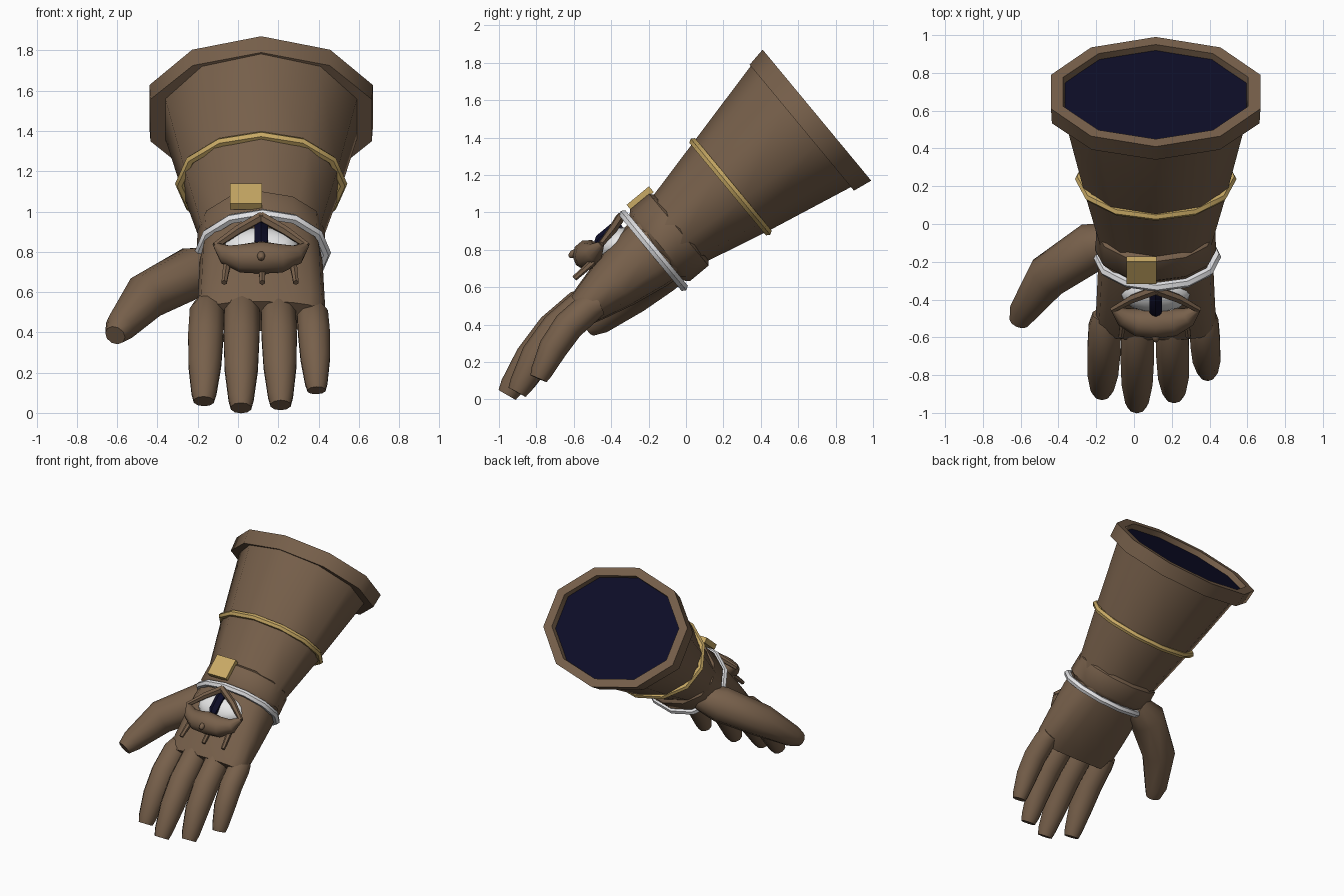
import bpy, bmesh, math
from mathutils import Vector

if "Cube" in bpy.data.objects:
    bpy.data.objects.remove(bpy.data.objects["Cube"])

def mat(name, r, g, b):
    m = bpy.data.materials.new(name)
    m.diffuse_color = (r, g, b, 1)
    m.use_nodes = True
    m.node_tree.nodes["Principled BSDF"].inputs["Base Color"].default_value = m.diffuse_color
    return m

LEATHER = mat("brown leather", .185, .117, .07)
GOLD = mat("gold", .58, .40, .13)
SILVER = mat("silver", .84, .84, .86)
WHITE = mat("eye white", .84, .84, .84)
NAVY = mat("dark navy", .004, .004, .02)

# Glove frame: s runs from the cuff mouth to the fingers, t points out of the back of the hand
ORIGIN = Vector((0, .70, 1.52))
AXIS = Vector((0, -.77, -.638))
UP = Vector((0, -.638, .77))
SIDE = Vector((1, 0, 0))
CX = .115

def P(x, s, t):
    return SIDE * x + ORIGIN + AXIS * s + UP * t

def finish(bm, name, material, angle=45):
    bmesh.ops.recalc_face_normals(bm, faces=bm.faces)
    me = bpy.data.meshes.new(name)
    bm.to_mesh(me)
    bm.free()
    me.materials.append(material)
    ob = bpy.data.objects.new(name, me)
    bpy.context.collection.objects.link(ob)
    bpy.ops.object.select_all(action='DESELECT')
    ob.select_set(True)
    bpy.context.view_layer.objects.active = ob
    bpy.ops.object.shade_smooth_by_angle(angle=math.radians(angle))
    return ob

def skin(name, rings, material, caps=(True, True), loop=False, **kw):
    """Join rings of points with quads."""
    bm = bmesh.new()
    vs = [[bm.verts.new(p) for p in r] for r in rings]
    n = len(vs[0])
    pairs = list(zip(vs, vs[1:])) + ([(vs[-1], vs[0])] if loop else [])
    for a, b in pairs:
        for i in range(n):
            j = (i + 1) % n
            bm.faces.new((a[i], a[j], b[j], b[i]))
    if not loop:
        for use, r in zip(caps, (vs[0], vs[-1])):
            if use:
                bm.faces.new(r)
    return finish(bm, name, material, **kw)

def oval(s, rx, rt, n, xc=CX, tc=0, power=1):
    """Cross-section of the glove at s, with a corner on the back of the hand."""
    out = []
    for i in range(n):
        a = 2 * math.pi * i / n
        c, d = math.cos(a), math.sin(a)
        out.append(P(xc + rx * math.copysign(abs(d) ** power, d), s,
                     tc + rt * math.copysign(abs(c) ** power, c)))
    return out

def tube(name, pts, radii, material, n=8, ref=SIDE, **kw):
    """Tapered tube through world points."""
    rings = []
    for i, p in enumerate(pts):
        d = (pts[min(i + 1, len(pts) - 1)] - pts[max(i - 1, 0)]).normalized()
        a = (ref - d * ref.dot(d)).normalized()
        b = d.cross(a)
        rings.append([p + a * radii[i] * math.cos(2 * math.pi * (k + .5) / n)
                      + b * radii[i] * math.sin(2 * math.pi * (k + .5) / n) for k in range(n)])
    return skin(name, rings, material, **kw)

def band(name, s, rx, rt, thick, n, material, xc=CX):
    """Thin band around the arm."""
    rings = []
    for k in range(6):
        a = 2 * math.pi * k / 6
        rings.append(oval(s + thick * math.sin(a), rx + thick * math.cos(a),
                          rt + thick * math.cos(a), n, xc))
    return skin(name, rings, material, loop=True, angle=50)

def ball(name, x, s, t, rx, rs, rt, material, seg=12):
    bm = bmesh.new()
    bmesh.ops.create_uvsphere(bm, u_segments=seg, v_segments=8, radius=1)
    for v in bm.verts:
        c = v.co.copy()
        v.co = P(x + c.x * rx, s + c.y * rs, t + c.z * rt)
    return finish(bm, name, material)

# Cuff: flared sleeve, rim and dark opening
skin("sleeve", [oval(.05, .51, .43, 10, tc=.005), oval(.105, .50, .42, 10, tc=.008),
                oval(.6, .40, .31, 10), oval(1.0, .31, .215, 10)], LEATHER)
skin("cuff_rim", [oval(0, .583, .455, 10), oval(.105, .578, .437, 10),
                  oval(.105, .49, .39, 10), oval(0, .515, .392, 10)], LEATHER, loop=True)
skin("cuff_opening", [oval(.04, .51, .40, 10), oval(.046, .51, .40, 10)], NAVY)
band("gold_band", .6, .405, .31, .023, 12, GOLD)

# Wrist: leather roll, silver band and gold buckle
skin("wrist_roll", [oval(.94, .29, .225, 12), oval(.96, .315, .25, 12),
                    oval(1.09, .32, .25, 12), oval(1.12, .29, .22, 12)], LEATHER)
band("silver_band", 1.135, .315, .25, .025, 12, SILVER, xc=.122)
bm = bmesh.new()
bmesh.ops.create_cube(bm, size=1)
for v in bm.verts:
    c = v.co.copy()
    v.co = P(.04 + c.x * .16, 1.012 + c.y * .155, .26 + c.z * .04)
finish(bm, "gold_buckle", GOLD, angle=30)

# Palm
skin("palm", [oval(s, rx, rt, 16, power=.75) for s, rx, rt in (
    (1.05, .285, .205), (1.2, .305, .19), (1.4, .312, .155),
    (1.56, .318, .115), (1.63, .31, .095))], LEATHER)

# Fingers: base x, tip x, tip s, tip t, thickness, base drop
for i, (xb, xt, st, tt, r, drop) in enumerate((
        (-.15, -.17, 2.155, -.114, .09, -.01), (.02, .015, 2.23, -.095, .091, .005),
        (.198, .212, 2.18, -.118, .09, -.005), (.365, .39, 2.045, -.135, .081, -.03))):
    L = st - 1.54
    f = lambda k: xb + (xt - xb) * k
    tube(f"finger_{i + 1}",
         [P(xb, 1.54, drop), P(f(.2), 1.54 + L * .12, .015 + drop), P(f(.5), 1.54 + L * .4, .01 + drop),
          P(f(.75), 1.54 + L * .68, -.03 + drop), P(f(.95), 1.54 + L * .93, tt + .018), P(xt, st, tt)],
         [r * .8, r, r * 1.02, r * .95, r * .72, r * .58], LEATHER, n=10)

# Thumb
tube("thumb", [Vector(p) for p in ((-.07, -.09, .73), (-.22, -.12, .70),
                                   (-.46, -.28, .575), (-.585, -.46, .425), (-.61, -.52, .385))],
     [.10, .13, .118, .078, .052], LEATHER, n=10, ref=UP)

# Eye on the back of the hand
ball("eyeball", CX, 1.265, .15, .185, .11, .078, WHITE, 16)
tube("pupil", [P(CX, 1.18, .215), P(CX, 1.21, .218), P(CX, 1.32, .218), P(CX, 1.35, .212)],
     [.024, .038, .038, .024], NAVY, n=6)
tube("lower_lid", [P(x, s, t) for x, s, t in (
    (-.11, 1.325, .205), (-.06, 1.385, .195), (.02, 1.42, .2), (CX, 1.42, .205),
    (.21, 1.42, .2), (.29, 1.385, .195), (.34, 1.325, .205))],
    [.015, .05, .074, .083, .074, .05, .015], LEATHER, n=10, ref=UP)
ball("lid_bump", CX, 1.475, .26, .02, .03, .02, LEATHER, 8)
for name, sx in (("left", -1), ("right", 1)):
    tube("upper_lid_" + name, [P(CX + sx * .23, 1.33, .205), P(CX + sx * .12, 1.235, .225),
                               P(CX - sx * .005, 1.155, .25)], [.017, .024, .026],
         LEATHER, n=6, ref=UP)
for i, x in enumerate((-.055, CX + .005, .275)):
    tube(f"lash_{i + 1}", [P(x, 1.42, .16), P(x + (x - CX) * .08, 1.555, .155)],
         [.02, .015], LEATHER, n=6)
